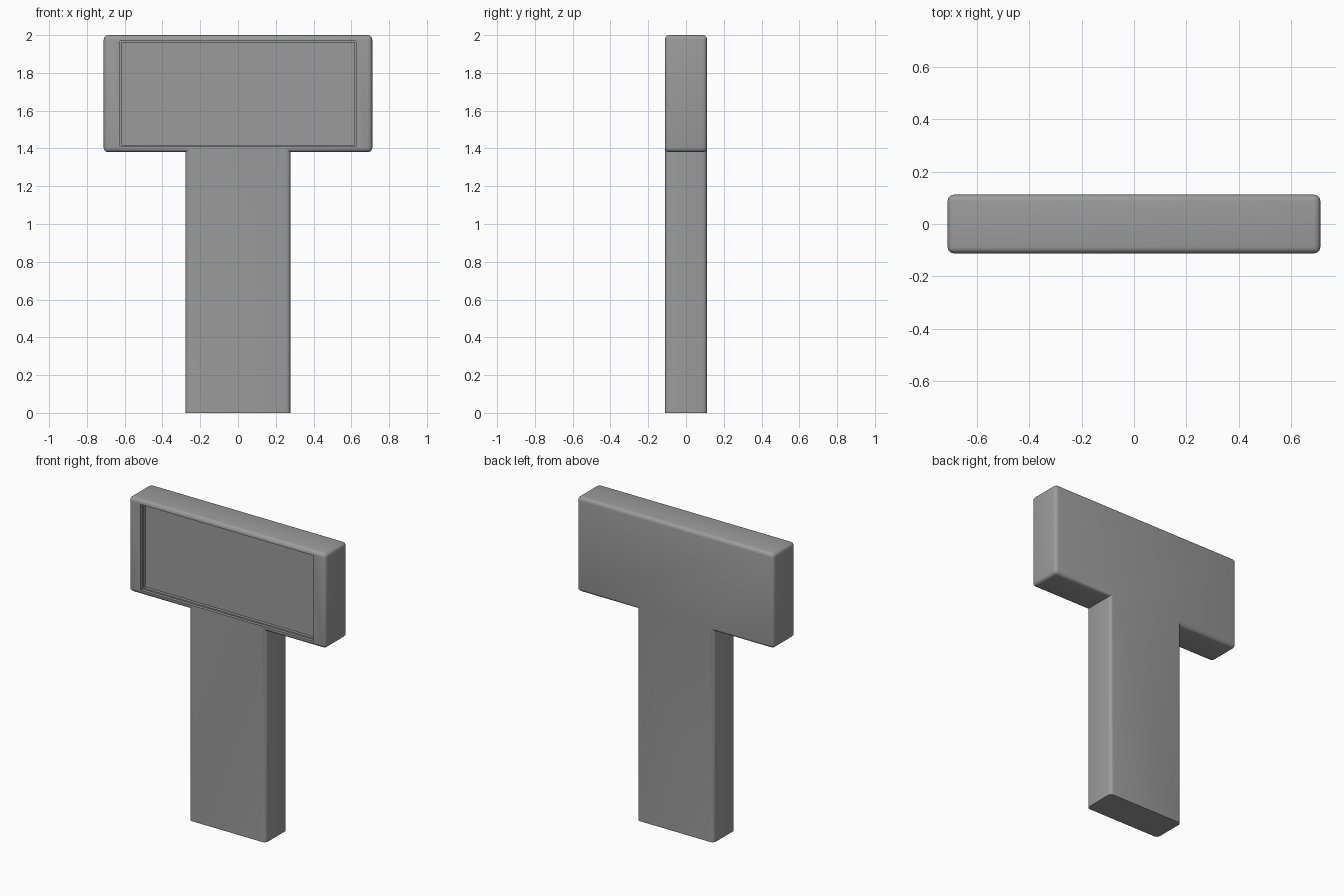
import bpy
import bmesh

if "Cube" in bpy.data.objects:
    bpy.data.objects.remove(bpy.data.objects["Cube"], do_unlink=True)

DEPTH = 0.112        # half thickness
ROUND = 0.024        # edge radius
NECK_Z = 1.38        # where the post meets the head

grey = bpy.data.materials.new("plain_grey")
grey.use_nodes = True
colour = (0.33, 0.33, 0.33, 1)
grey.diffuse_color = colour
grey.node_tree.nodes["Principled BSDF"].inputs["Base Color"].default_value = colour


def add_object(name, bm):
    mesh = bpy.data.meshes.new(name)
    bmesh.ops.recalc_face_normals(bm, faces=bm.faces[:])
    bm.to_mesh(mesh)
    bm.free()
    mesh.materials.append(grey)
    obj = bpy.data.objects.new(name, mesh)
    bpy.context.collection.objects.link(obj)
    return obj


def add_box(name, low, high):
    bm = bmesh.new()
    bmesh.ops.create_cube(bm, size=1)
    for v in bm.verts:
        for i in range(3):
            v.co[i] = low[i] if v.co[i] < 0 else high[i]
    return add_object(name, bm)


# Sign body: a T outline, mirrored and extruded
half = [(0.278, 0), (0.278, NECK_Z), (0.711, NECK_Z), (0.711, 2)]
outline = half + [(-x, z) for x, z in reversed(half)]
bm = bmesh.new()
front = bm.faces.new([bm.verts.new((x, -DEPTH, z)) for x, z in outline])
back = bmesh.ops.extrude_face_region(bm, geom=[front], use_keep_orig=True)["geom"]
for v in back:
    if isinstance(v, bmesh.types.BMVert):
        v.co.y = DEPTH
bmesh.ops.recalc_face_normals(bm, faces=bm.faces[:])


# Round every edge but the foot and the inner corners
def is_rounded(edge):
    a, b = (v.co for v in edge.verts)
    foot = max(a.z, b.z) < 0.01
    inner = abs(a.y - b.y) > 0.1 and abs(a.x) < 0.5
    return not foot and not inner


bmesh.ops.bevel(bm, geom=[e for e in bm.edges if is_rounded(e)], offset=ROUND,
                offset_type='OFFSET', segments=4, profile=0.5,
                affect='EDGES', clamp_overlap=True)
body = add_object("sign_body", bm)

# Stepped recess for the sign panel
bpy.context.view_layer.objects.active = body
body.select_set(True)
for inset, sink in ((0, 0.02), (0.008, 0.04)):
    cutter = add_box("recess_cutter",
                     (-0.625 + inset, -0.2, 1.41 + inset),
                     (0.625 - inset, -DEPTH + sink, 1.97 - inset))
    cutter.hide_render = True
    cut = body.modifiers.new("recess", 'BOOLEAN')
    cut.operation = 'DIFFERENCE'
    cut.solver = 'EXACT'
    cut.object = cutter
    bpy.ops.object.modifier_apply(modifier=cut.name)
    bpy.data.objects.remove(cutter, do_unlink=True)

bpy.ops.object.shade_smooth_by_angle(angle=0.6)
